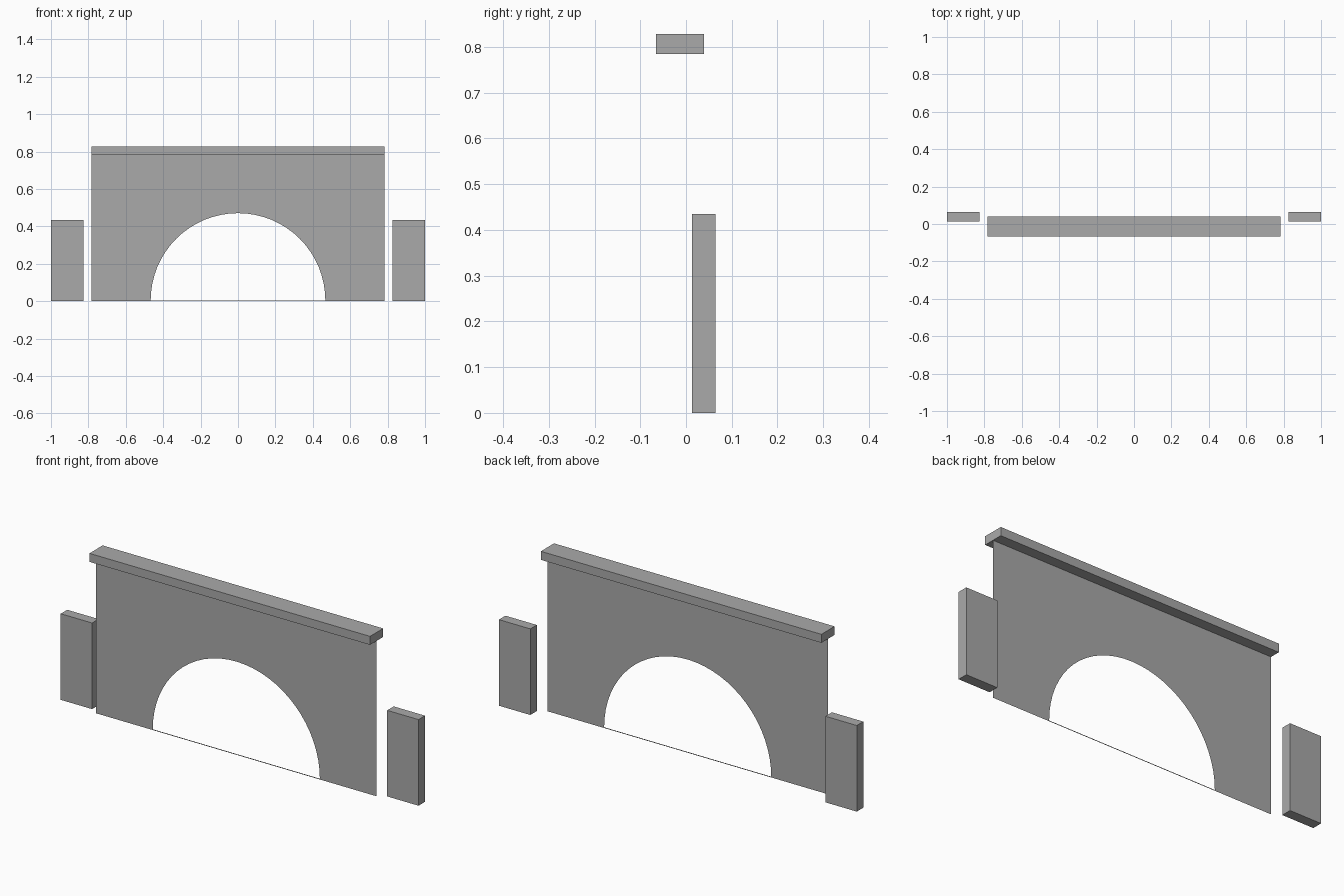
import bpy
import bmesh
import math

if "Cube" in bpy.data.objects:
    bpy.data.objects.remove(bpy.data.objects["Cube"])

grey = bpy.data.materials.new("plain grey")
grey.diffuse_color = (0.4, 0.4, 0.4, 1)
grey.use_nodes = True
grey.node_tree.nodes["Principled BSDF"].inputs["Base Color"].default_value = grey.diffuse_color


def finish(bm, name):
    mesh = bpy.data.meshes.new(name)
    bm.to_mesh(mesh)
    bm.free()
    mesh.materials.append(grey)
    obj = bpy.data.objects.new(name, mesh)
    bpy.context.collection.objects.link(obj)
    return obj


def box(name, lo, hi):
    bm = bmesh.new()
    bmesh.ops.create_cube(bm, size=1)
    for v in bm.verts:
        v.co = [(a + b) / 2 + c * (b - a) for a, b, c in zip(lo, hi, v.co)]
    return finish(bm, name)


# Thin wall sheet with an arched opening and a narrow sill strip
W, TOP, R, SILL, Y, N = 0.784, 0.786, 0.467, 0.004, -0.0135, 32
bm = bmesh.new()
arch, rim = [], []
for i in range(N + 1):
    a = math.pi * i / N
    c, s = math.cos(a), math.sin(a)
    # project each arch point outward onto the wall outline
    k = min(W / max(abs(c), 1e-6), (TOP - SILL) / max(s, 1e-6))
    arch.append(bm.verts.new((R * c, Y, SILL + R * s)))
    rim.append(bm.verts.new((k * c, Y, SILL + k * s)))
for i in range(N):
    loop = [arch[i], rim[i], rim[i + 1], arch[i + 1]]
    # add the top corner where the outline turns
    a, b = rim[i].co, rim[i + 1].co
    if (abs(a.x) > W - 1e-5) != (abs(b.x) > W - 1e-5):
        corner = bm.verts.new((math.copysign(W, a.x + b.x), Y, TOP))
        loop.insert(2, corner)
    bm.faces.new(loop)
base = [bm.verts.new((x, Y, 0)) for x in (-W, W)]
bm.faces.new([base[0], base[1], rim[0], arch[0], arch[-1], rim[-1]])
bmesh.ops.recalc_face_normals(bm, faces=bm.faces)
bmesh.ops.dissolve_limit(bm, angle_limit=0.01, verts=[], edges=bm.edges)
finish(bm, "arched_wall")

# Coping along the top of the wall
box("coping", (-W, -0.066, 0.785), (W, 0.039, 0.828))

# Free-standing pillars on both sides
for side, lo, hi in (("left", -1, -0.825), ("right", 0.825, 1)):
    box(side + "_pillar", (lo, 0.013, 0), (hi, 0.065, 0.435))
